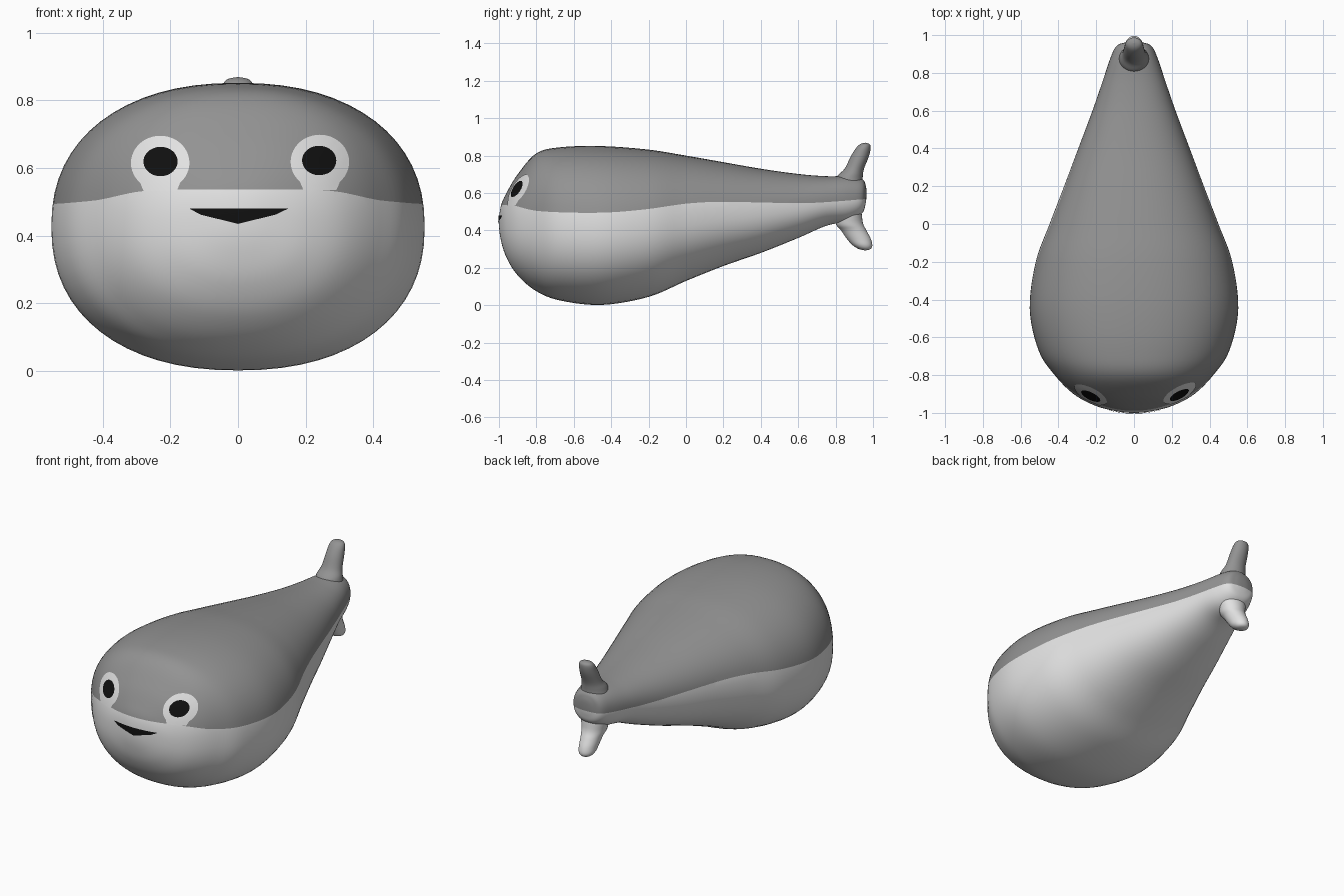
import bpy, bmesh
from math import sin, cos, pi, copysign
from mathutils import Vector
from mathutils.bvhtree import BVHTree

if "Cube" in bpy.data.objects:
    bpy.data.objects.remove(bpy.data.objects["Cube"])


def material(name, value):
    m = bpy.data.materials.new(name)
    m.use_nodes = True
    m.diffuse_color = (value, value, value, 1)
    bsdf = m.node_tree.nodes["Principled BSDF"]
    bsdf.inputs["Base Color"].default_value = m.diffuse_color
    bsdf.inputs["Roughness"].default_value = 0.7
    return m


back_grey = material("back grey", 0.29)
belly_white = material("belly white", 0.76)
black = material("black", 0.005)


def make_object(name, bm, mats):
    mesh = bpy.data.meshes.new(name)
    for f in bm.faces:
        f.smooth = True
    bm.to_mesh(mesh)
    for m in mats:
        mesh.materials.append(m)
    obj = bpy.data.objects.new(name, mesh)
    bpy.context.collection.objects.link(obj)
    return obj


def spline(keys, steps):
    """Smooth curve through all keys; the first and last only steer the ends."""
    k = [Vector(p) for p in keys]
    out = []
    for a, b, c, d in zip(k, k[1:], k[2:], k[3:]):
        for i in range(steps):
            t = i / steps
            out.append(0.5 * (2 * b + (c - a) * t + (2 * a - 5 * b + 4 * c - d) * t**2
                              + (3 * b - a - 3 * c + d) * t**3))
    return out + [k[-2]]


def loft(rings):
    """Closed skin over a list of rings whose ends shrink to a point."""
    bm = bmesh.new()
    vs = [[bm.verts.new(p) for p in ring] for ring in rings]
    n = len(vs[0])
    for a, b in zip(vs, vs[1:]):
        for i in range(n):
            j = (i + 1) % n
            bm.faces.new((a[i], a[j], b[j], b[i]))
    bmesh.ops.remove_doubles(bm, verts=bm.verts, dist=0.0001)
    bmesh.ops.recalc_face_normals(bm, faces=bm.faces)
    return bm


def power(v, e):
    return copysign(abs(v) ** e, v)


# Body: y, half width, top and bottom height of each cross-section
body_keys = [
    (-0.99, -0.10, 0.35, 0.53),
    (-1.0, 0, 0.44, 0.44),
    (-0.99, 0.10, 0.53, 0.35),
    (-0.96, 0.21, 0.60, 0.255),
    (-0.9, 0.32, 0.70, 0.16),
    (-0.8, 0.42, 0.812, 0.075),
    (-0.67, 0.505, 0.845, 0.025),
    (-0.45, 0.552, 0.851, 0.002),
    (-0.2, 0.52, 0.832, 0.045),
    (0, 0.447, 0.80, 0.13),
    (0.2, 0.37, 0.765, 0.21),
    (0.4, 0.295, 0.73, 0.28),
    (0.6, 0.22, 0.702, 0.36),
    (0.75, 0.168, 0.69, 0.425),
    (0.87, 0.128, 0.69, 0.45),
    (0.94, 0.095, 0.675, 0.49),
    (0.96, 0.05, 0.645, 0.54),
    (0.965, 0, 0.60, 0.60),
    (0.96, -0.05, 0.54, 0.645),
]


def body_ring(y, w, top, bottom, n=64, e=2 / 2.25):
    mid, half = (top + bottom) / 2, (top - bottom) / 2
    angles = [2 * pi * i / n for i in range(n)]
    return [(w * power(cos(a), e), y, mid + half * power(sin(a), e)) for a in angles]


body_bm = loft([body_ring(*s) for s in spline(body_keys, 6)])

# Line between grey back and white belly: y, height
line = spline([(-1.2, 0.537), (-1.0, 0.537), (-0.92, 0.533), (-0.8, 0.505),
               (-0.6, 0.495), (-0.4, 0.497), (-0.2, 0.515), (0, 0.543),
               (0.2, 0.553), (0.6, 0.546), (0.8, 0.555), (1.0, 0.57), (1.2, 0.57)], 5)


def line_height(y):
    for a, b in zip(line, line[1:]):
        if y <= b.x:
            return a.y + (b.y - a.y) * (y - a.x) / (b.x - a.x)
    return line[-1].y


# Straighten the line, cut along it, colour the halves, bend back
for v in body_bm.verts:
    v.co.z -= line_height(v.co.y)
bmesh.ops.bisect_plane(body_bm, geom=body_bm.verts[:] + body_bm.edges[:] + body_bm.faces[:],
                       dist=0.0005, plane_co=(0, 0, 0), plane_no=(0, 0, 1))
for f in body_bm.faces:
    f.material_index = int(f.calc_center_median().z < 0)
for v in body_bm.verts:
    v.co.z += line_height(v.co.y)
make_object("body", body_bm, [back_grey, belly_white])
surface = BVHTree.FromBMesh(body_bm)


# Tail fins: height, y, half depth, half width of each section
def fin(name, keys, mat):
    rings = []
    for z, y, ry, rx in spline([keys[0]] + keys + [keys[-1]], 5):
        rings.append([(rx * cos(a), y + ry * sin(a), z)
                      for a in (2 * pi * i / 28 for i in range(28))])
    make_object(name, loft(rings), [mat])


fin("upper_tail_fin", [
    (0.60, 0.87, 0, 0), (0.62, 0.87, 0.07, 0.08), (0.685, 0.875, 0.07, 0.075),
    (0.73, 0.90, 0.052, 0.06), (0.80, 0.931, 0.048, 0.052), (0.845, 0.95, 0.037, 0.045),
    (0.863, 0.957, 0.022, 0.03), (0.869, 0.958, 0, 0)], back_grey)
fin("lower_tail_fin", [
    (0.54, 0.87, 0, 0), (0.52, 0.87, 0.06, 0.08), (0.44, 0.873, 0.073, 0.072),
    (0.40, 0.897, 0.068, 0.06), (0.355, 0.924, 0.064, 0.052), (0.32, 0.944, 0.052, 0.046),
    (0.30, 0.956, 0.03, 0.03), (0.293, 0.96, 0, 0)], belly_white)


# Face details: thin patches that hug the front of the body
def patch(name, cx, cz, outline, lift, mat, rings=6):
    def on_body(x, z):
        hit = surface.ray_cast(Vector((x, -2, z)), Vector((0, 1, 0)))
        return hit[0] + hit[1].normalized() * lift

    bm = bmesh.new()
    centre = bm.verts.new(on_body(cx, cz))
    inner = None
    for r in range(1, rings + 1):
        s = r / rings
        ring = [bm.verts.new(on_body(cx + dx * s, cz + dz * s)) for dx, dz in outline]
        for i in range(len(ring)):
            j = (i + 1) % len(ring)
            if inner:
                bm.faces.new((inner[i], ring[i], ring[j], inner[j]))
            else:
                bm.faces.new((centre, ring[i], ring[j]))
        inner = ring
    make_object(name, bm, [mat])


def oval(rx, rz, neck=None):
    """Oval outline; the optional neck widens it downwards to a stub."""
    pts = []
    for i in range(48):
        a = 2 * pi * i / 48
        c, s = cos(a), sin(a)
        r = ((c / rx) ** 2 + (s / rz) ** 2) ** -0.5
        if neck and s < 0:
            r = max(r, min(neck / max(abs(c), 0.001), 0.083 / -s))
        pts.append((r * c, r * s))
    return pts


for side, x, z in (("right", -0.229, 0.614), ("left", 0.241, 0.617)):
    patch(side + "_eye_ring", x, z, oval(0.086, 0.08, neck=0.054), 0.003, belly_white)
    patch(side + "_pupil", x + 0.002 * (x < 0) - 0.003 * (x > 0), z + 0.003,
          oval(0.05, 0.043), 0.006, black)

corners = [(-0.143, 0.018), (-0.11, 0), (0, -0.027), (0.11, 0), (0.148, 0.018)]
mouth = []
for a, b in zip(corners, corners[1:] + corners[:1]):
    mouth += [Vector(a).lerp(Vector(b), i / 8) for i in range(8)]
patch("mouth", 0, 0.462, mouth, 0.004, black)
